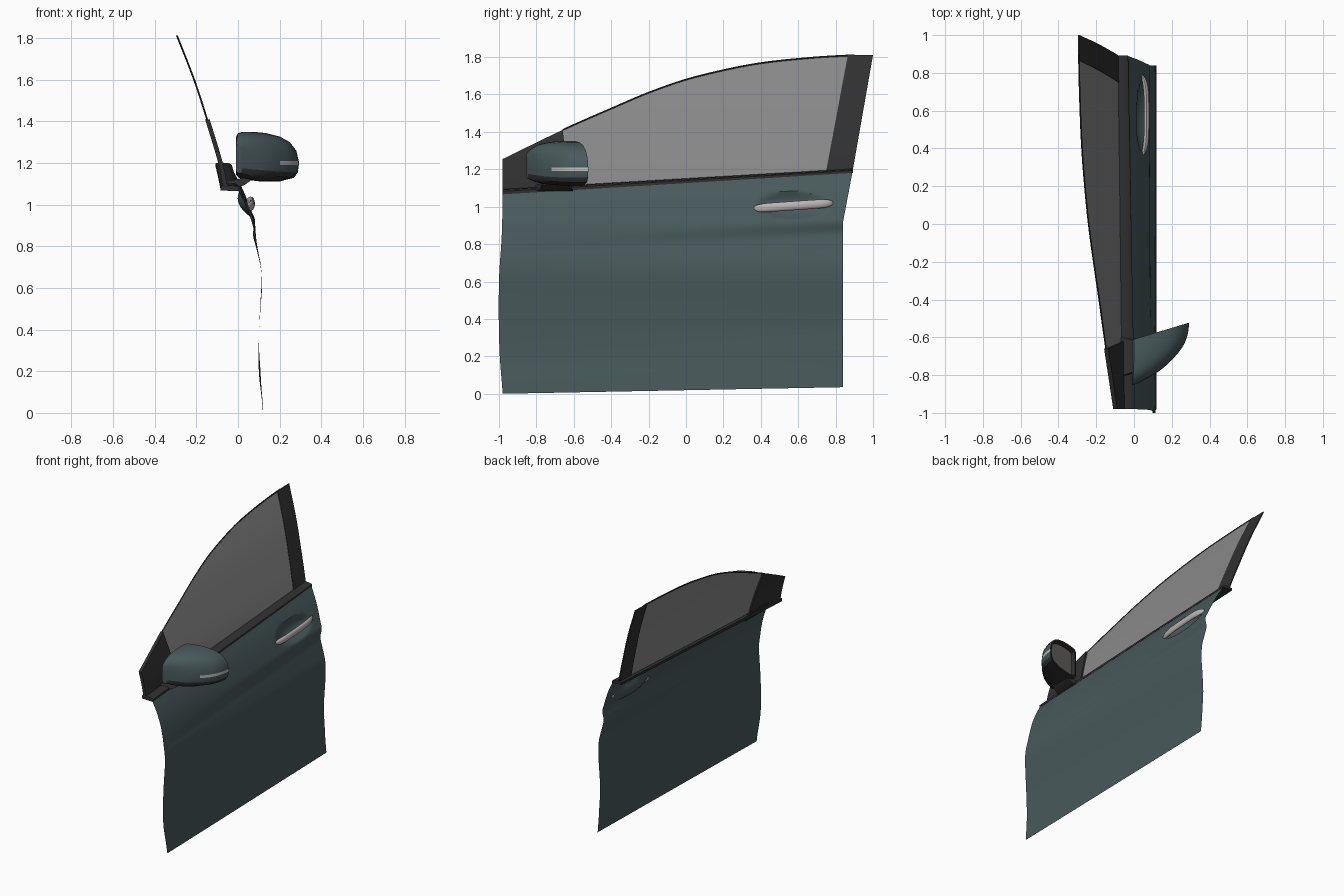
import bpy, bmesh, math

if "Cube" in bpy.data.objects:
    bpy.data.objects.remove(bpy.data.objects["Cube"])


def material(name, rgb, alpha=1.0):
    m = bpy.data.materials.new(name)
    m.diffuse_color = (*rgb, alpha)
    m.use_nodes = True
    m.node_tree.nodes["Principled BSDF"].inputs["Base Color"].default_value = m.diffuse_color
    return m


PAINT = material("teal_paint", (0.065, 0.10, 0.105))
DARK = material("dark_trim", (0.03, 0.03, 0.03))
GLASS = material("window_glass", (0.25, 0.25, 0.25), 0.45)
HANDLE = material("handle_metal", (0.5, 0.45, 0.45))
MIRROR = material("mirror_glass", (0.2, 0.18, 0.18))
LAMP = material("lamp", (0.5, 0.5, 0.5))


def curve(pts, t):
    """Smooth curve through (t, value) points."""
    n = len(pts)
    t = min(max(t, pts[0][0]), pts[-1][0])
    i = 0
    while i < n - 2 and t > pts[i + 1][0]:
        i += 1

    def slope(k):
        a, b = pts[max(k - 1, 0)], pts[min(k + 1, n - 1)]
        return (b[1] - a[1]) / (b[0] - a[0])
    (t0, v0), (t1, v1) = pts[i], pts[i + 1]
    h = t1 - t0
    s = (t - t0) / h
    return ((2*s**3 - 3*s*s + 1) * v0 + (s**3 - 2*s*s + s) * h * slope(i)
            + (3*s*s - 2*s**3) * v1 + (s**3 - s*s) * h * slope(i + 1))


def lerp(a, b, t):
    return a + (b - a) * t


def loft(name, rows, mats, closed=False, caps=False, pick=None, angle=35):
    """Skin rows of points; pick(row, column) gives the material slot."""
    bm = bmesh.new()
    vs = [[bm.verts.new(p) for p in r] for r in rows]
    n = len(rows[0])
    for i in range(len(rows) - 1):
        for j in range(n if closed else n - 1):
            k = (j + 1) % n
            f = bm.faces.new((vs[i][j], vs[i][k], vs[i+1][k], vs[i+1][j]))
            f.material_index = pick(i, j) if pick else 0
    if caps:
        bm.faces.new(vs[0]).material_index = len(mats) - 1
        bm.faces.new(vs[-1][::-1])
    bmesh.ops.recalc_face_normals(bm, faces=bm.faces)
    me = bpy.data.meshes.new(name)
    bm.to_mesh(me)
    bm.free()
    for m in mats:
        me.materials.append(m)
    ob = bpy.data.objects.new(name, me)
    bpy.context.collection.objects.link(ob)
    bpy.ops.object.select_all(action='DESELECT')
    ob.select_set(True)
    bpy.context.view_layer.objects.active = ob
    bpy.ops.object.shade_smooth_by_angle(angle=math.radians(angle))
    return ob


# Door panel: blend of front and rear edge profiles (z, x), with handle recess
FRONT = [(.0, .12), (.06, .115), (.2, .1), (.35, .1), (.5, .106), (.6, .112), (.66, .113),
         (.72, .108), (.76, .1), (.84, .085), (.92, .065), (1.0, .035), (1.07, .0)]
REAR = [(.035, .12), (.13, .112), (.2, .108), (.35, .1), (.5, .108), (.6, .115), (.7, .11),
        (.79, .088), (.86, .072), (.92, .082), (.97, .065), (1.08, .02), (1.185, -.035)]
FRONT_Y = [(0, -.98), (.25, -.998), (.6, -1.0), (.85, -.985), (1.07, -.98)]


def edge(profile, t):
    return (curve([(i, p[1]) for i, p in enumerate(profile)], t),
            curve([(i, p[0]) for i, p in enumerate(profile)], t))


rows = []
for i in range(73):
    t = i / 6
    (xf, zf), (xr, zr) = edge(FRONT, t), edge(REAR, t)
    yf, yr = curve(FRONT_Y, zf), .84 + .05 * max(0, (zr - .92) / .265)
    row = []
    for j in range(101):
        v = j / 100
        x, y, z = lerp(xf, xr, v), lerp(yf, yr, v), lerp(zf, zr, v)
        r2 = ((y - .57) / .2) ** 2 + ((z - 1.005) / .075) ** 2
        if r2 < 1:
            x -= .045 * (1 - r2)
        row.append((x, y, z))
    rows.append(row)
loft("door_panel", rows, [PAINT])

# Window line: lean of the glass, belt line and roof line
LEAN = [(1.07, -.058), (1.2, -.085), (1.4, -.145), (1.6, -.21), (1.81, -.292)]
ROOF = [(-.98, 1.255), (-.65, 1.415), (-.4, 1.525), (-.2, 1.61), (0, 1.68), (.2, 1.73),
        (.4, 1.768), (.65, 1.795), (.85, 1.808), (1.0, 1.812)]


def belt(y):
    return 1.085 + (y + .98) * .063


def window_patch(name, bottom, top, mat, offset=0, thickness=0):
    rows = []
    for i in range(25):
        yb, yt = lerp(*bottom, i / 24), lerp(*top, i / 24)
        row = []
        for k in range(13):
            z = lerp(belt(yb), curve(ROOF, yt), k / 12)
            row.append((curve(LEAN, z) + offset, lerp(yb, yt, k / 12), z))
        rows.append(row)
    if thickness:   # wrap each row around to an inner skin
        rows = [r + [(x - thickness, y, z) for x, y, z in r[::-1]] for r in rows]
    return loft(name, rows, [mat], closed=bool(thickness), caps=bool(thickness))


window_patch("window_glass", (-.63, .76), (-.67, .87), GLASS)
window_patch("rear_pillar_trim", (.75, .893), (.865, 1.0), DARK, .003, .008)
window_patch("front_corner_trim", (-.98, -.62), (-.98, -.66), DARK, .012, .022)


def tube(path, rx, rz, n=12):
    """Rings in the xz plane along a list of (x, y, z, scale)."""
    return [[(x + rx * s * math.cos(2*math.pi*a/n), y, z + rz * s * math.sin(2*math.pi*a/n))
             for a in range(n)] for x, y, z, s in path]


# Thin seal along the roof line
path = []
for i in range(49):
    y = lerp(-.66, .9, i / 48)
    z = curve(ROOF, y)
    path.append((curve(LEAN, z), y, z, 1))
loft("roof_seal", tube(path, .004, .005, 6), [DARK], closed=True, caps=True)

# Belt trim joining the panel to the glass
rows = []
for i in range(41):
    v = i / 40
    y = lerp(-.98, .892, v)
    xp, zp = lerp(.004, -.031, v), lerp(1.07, 1.185, v)
    g = curve(LEAN, belt(y))
    h = lerp(.02, .014, v)
    rows.append([(xp, y, zp - .004), (xp, y, zp + h * .6), (xp - .012, y, zp + h),
                 (g + .006, y, zp + h + .004), (g - .022, y, zp + h), (g - .022, y, zp - .002)])
loft("belt_trim", rows, [DARK], closed=True, caps=True)

# Door handle: bowed bar with rounded ends
path = []
for i in range(25):
    u = -math.cos(math.pi * i / 24)
    t = (u + 1) / 2
    bow = max(0, 1 - u ** 4)
    path.append((.045 + .022 * bow, lerp(.36, .787, t), lerp(.99, 1.02, t),
                 max(.15, (1 - abs(u) ** 8) ** .5)))
loft("door_handle", tube(path, .014, .024, 16), [HANDLE], closed=True, caps=True)

# Wing mirror: outline (x, z) shrinking towards the front, hollow at the rear
OUT = [(-.01, 1.325), (.0, 1.343), (.02, 1.35), (.07, 1.35), (.13, 1.345), (.2, 1.328), (.25, 1.3),
       (.28, 1.26), (.292, 1.21), (.292, 1.19), (.287, 1.155), (.27, 1.13), (.2, 1.112),
       (.1, 1.113), (.01, 1.125), (-.01, 1.145)]
WIDTH = [(0, 1), (.06, .975), (.12, .88), (.18, .65), (.215, .42), (.24, .1)]
HEIGHT = [(0, 1), (.06, 1), (.12, .97), (.18, .88), (.215, .74), (.24, .55)]


def mirror_ring(depth, w, h, cx=-.01, cz=1.2):
    ring = []
    for x, z in OUT:
        x = cx + (x - cx) * w
        ring.append((x, -.61 + .3 * x - depth, cz + (z - cz) * h))
    return ring


rows = [mirror_ring(.03, .86, .84, .14, 1.23), mirror_ring(0, .9, .88, .14, 1.23)]
for i in range(15):
    d = .24 * math.sin(math.pi / 2 * i / 14)
    rows.append(mirror_ring(d, curve(WIDTH, d), curve(HEIGHT, d)))


def mirror_slot(i, j):
    if i < 2 or 10 <= j <= 14:
        return 1
    return 2 if j == 8 and i < 9 else 0


loft("wing_mirror", rows, [PAINT, DARK, LAMP, MIRROR], closed=True, caps=True, pick=mirror_slot)

# Mirror stalk from the corner trim to the housing
rows = []
for x, z, half, h in ((-.07, 1.095, .12, .025), (-.01, 1.1, .1, .018),
                      (.03, 1.11, .08, .016), (.06, 1.135, .07, .02)):
    rows.append([(x, -.7 - half, z - h), (x, -.7 + half, z - h),
                 (x - .015, -.7 + half * .9, z + h), (x - .015, -.7 - half * .9, z + h)])
loft("mirror_stalk", rows, [DARK], closed=True, caps=True)
